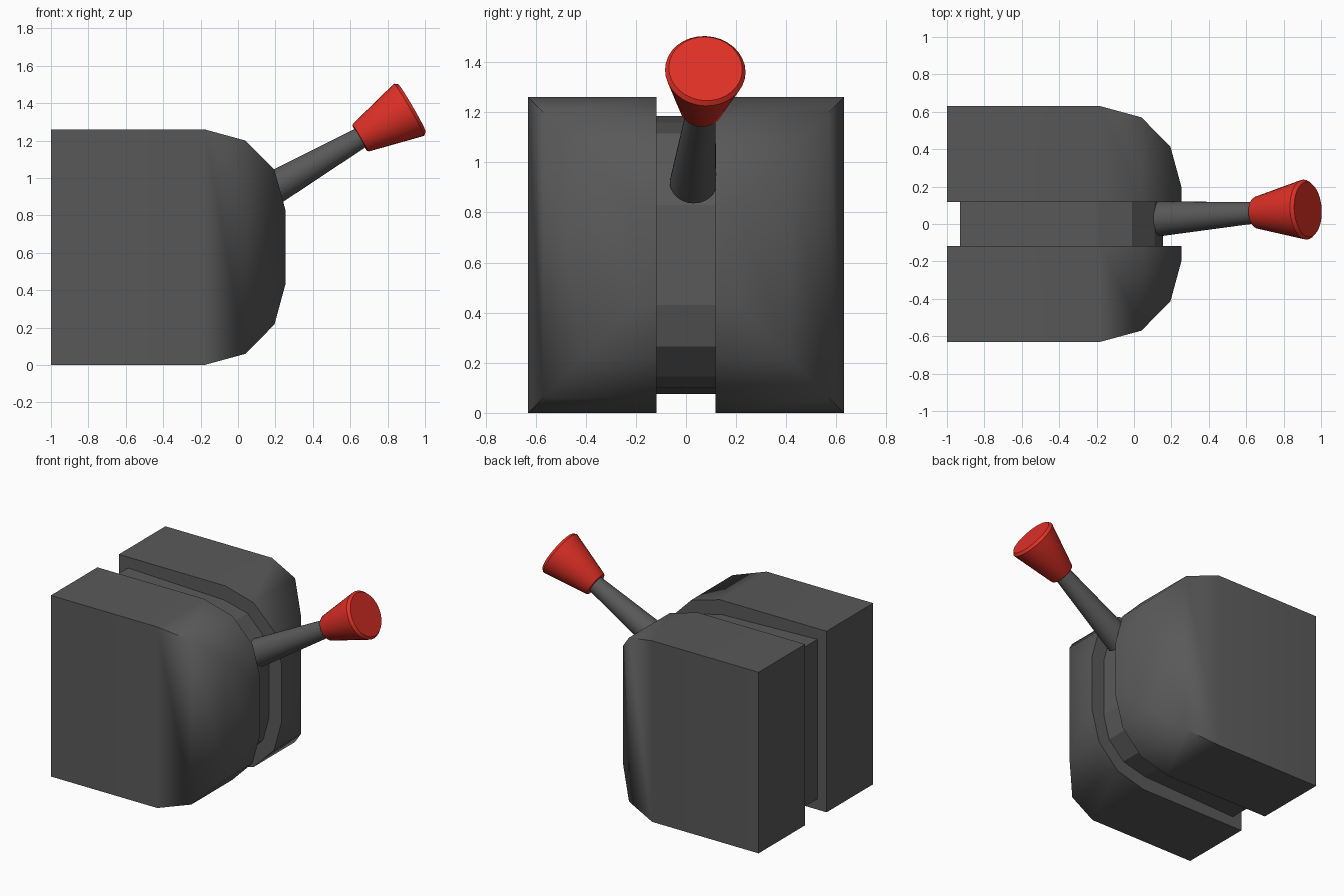
import bpy, bmesh, math
from mathutils import Vector

if "Cube" in bpy.data.objects:
    bpy.data.objects.remove(bpy.data.objects["Cube"])


def material(name, rgb):
    m = bpy.data.materials.new(name)
    m.diffuse_color = (*rgb, 1)
    m.use_nodes = True
    m.node_tree.nodes["Principled BSDF"].inputs["Base Color"].default_value = m.diffuse_color
    return m


def finish(bm, name, mat, angle):
    bmesh.ops.recalc_face_normals(bm, faces=bm.faces)
    me = bpy.data.meshes.new(name)
    bm.to_mesh(me)
    bm.free()
    ob = bpy.data.objects.new(name, me)
    bpy.context.collection.objects.link(ob)
    me.materials.append(mat)
    bpy.ops.object.select_all(action='DESELECT')
    ob.select_set(True)
    bpy.context.view_layer.objects.active = ob
    bpy.ops.object.shade_smooth_by_angle(angle=math.radians(angle))
    return ob


grey = material("dark_grey", (0.1, 0.1, 0.1))
red = material("red", (0.75, 0.03, 0.02))

# Housing: square sections lofted along x, with a groove all round the middle
# station: outer x, outer half size, groove floor x, groove floor half size
STATIONS = [(-1.0, .63, -.93, .555), (-.18, .63, -.19, .53), (.04, .57, -.01, .485),
            (.195, .413, .11, .365), (.253, .2, .155, .2)]
G, MID = .118, .63
bm = bmesh.new()
loops = []
for x, h, cx, ch in STATIONS:
    half = [(cx, G, -ch), (x, G, -h), (x, h, -h), (x, h, h), (x, G, h), (cx, G, ch)]
    pts = half + [(px, -py, pz) for px, py, pz in reversed(half)]
    loops.append([bm.verts.new((px, py, pz + MID)) for px, py, pz in pts])
for a, b in zip(loops, loops[1:]):
    for i in range(12):
        j = (i + 1) % 12
        bm.faces.new((a[i], a[j], b[j], b[i]))
# End caps: both outer halves, the groove walls and the groove floor
for lp in (loops[0], loops[-1]):
    for ids in ((1, 2, 3, 4), (0, 1, 4, 5), (0, 5, 6, 11), (6, 7, 10, 11), (7, 8, 9, 10)):
        bm.faces.new([lp[i] for i in ids])
housing = finish(bm, "housing", grey, 62)
for p in housing.data.polygons:      # the groove floor is faceted
    if all(abs(housing.data.vertices[v].co.y) < G + .001 for v in p.vertices):
        p.use_smooth = False


# Lever parts: discs strung along one tilted axis
BASE = Vector((.14, .028, .917))
AXIS = (Vector((.915, .077, 1.365)) - BASE).normalized()


def turned(name, profile, mat, segments=32):
    bm = bmesh.new()
    u = Vector((0, 1, 0)).cross(AXIS).normalized()
    v = AXIS.cross(u)
    rings = []
    for d, r in profile:
        c = BASE + AXIS * d
        rings.append([bm.verts.new(c + r * (u * math.cos(t) + v * math.sin(t)))
                      for t in (2 * math.pi * k / segments for k in range(segments))])
    for a, b in zip(rings, rings[1:]):
        for i in range(segments):
            j = (i + 1) % segments
            bm.faces.new((a[i], a[j], b[j], b[i]))
    bm.faces.new(rings[0])
    bm.faces.new(rings[-1])
    return finish(bm, name, mat, 30)


turned("lever_rod", [(0, .093), (.62, .055)], grey)
turned("lever_knob", [(.592, .08), (.60, .086), (.896, .161), (.914, .147)], red)
